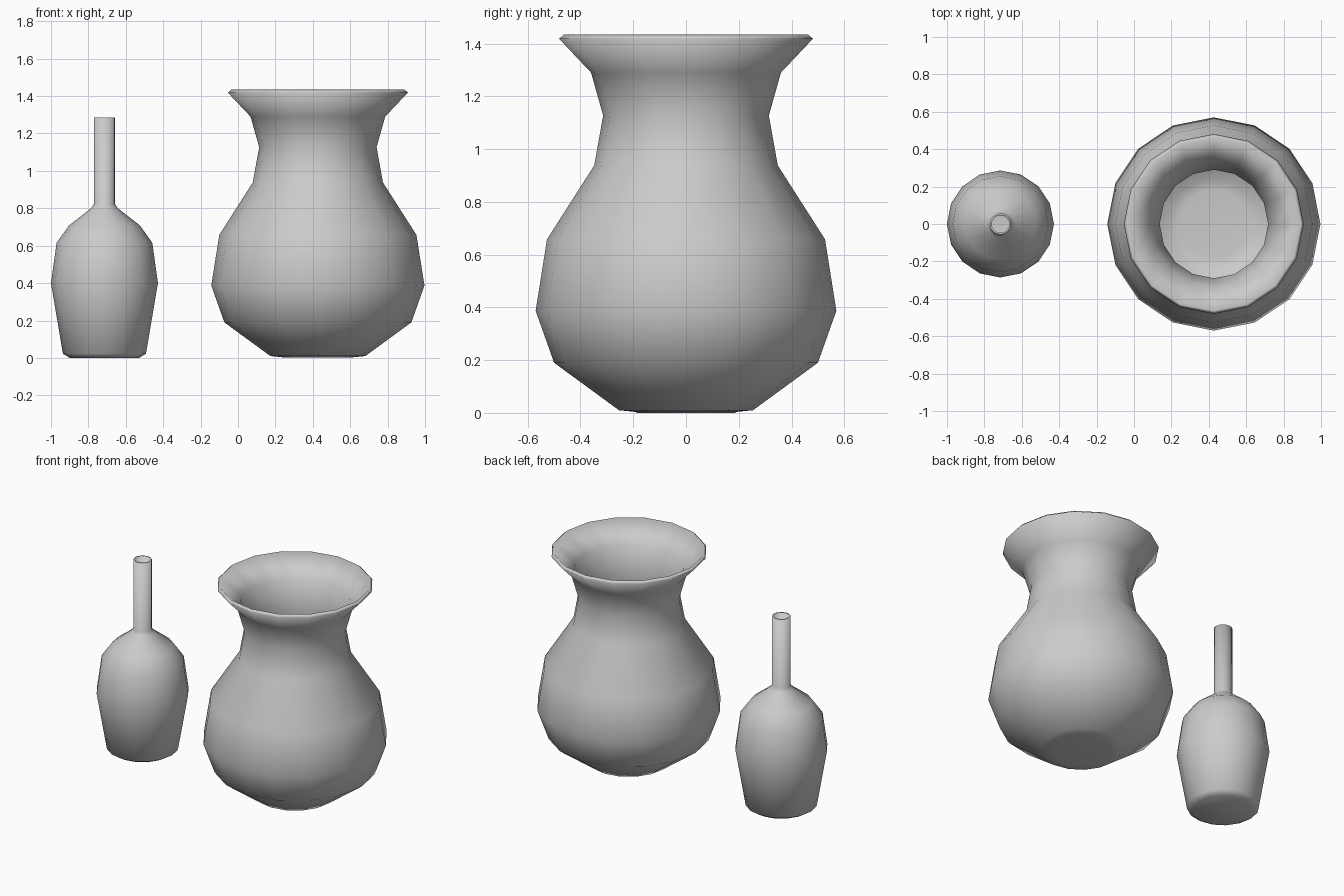
import bpy, bmesh
from math import cos, sin, tau

if "Cube" in bpy.data.objects:
    bpy.data.objects.remove(bpy.data.objects["Cube"])

SIDES = 16


def lathe(name, x, profile, wall):
    """Revolve (radius, height) points into an open-topped vessel with a wall."""
    bm = bmesh.new()
    rings = [[bm.verts.new((r * cos(tau * i / SIDES), r * sin(tau * i / SIDES), z))
              for i in range(SIDES)] for r, z in profile]
    for low, high in zip(rings, rings[1:]):
        for i in range(SIDES):
            j = (i + 1) % SIDES
            bm.faces.new((low[i], low[j], high[j], high[i]))
    # closed base
    bm.faces.new(rings[0][::-1])
    mesh = bpy.data.meshes.new(name)
    bm.to_mesh(mesh)
    bm.free()
    mesh.shade_smooth()
    obj = bpy.data.objects.new(name, mesh)
    obj.location.x = x
    bpy.context.collection.objects.link(obj)
    # wall thickness goes inward
    mod = obj.modifiers.new("wall", 'SOLIDIFY')
    mod.thickness = wall
    mod.offset = -1
    mod.use_even_offset = True
    return obj


# wide vase with flared mouth
lathe("wide_vase", 0.427, [
    (0.185, 0.003), (0.254, 0.01), (0.50, 0.19), (0.57, 0.387), (0.527, 0.658),
    (0.348, 0.938), (0.314, 1.127), (0.36, 1.29), (0.481, 1.418)], 0.023)

# slim bottle with straight narrow neck
lathe("narrow_bottle", -0.714, [
    (0.185, 0.0), (0.222, 0.022), (0.286, 0.40), (0.256, 0.615), (0.19, 0.708),
    (0.072, 0.80), (0.057, 0.822), (0.057, 1.286)], 0.01)
